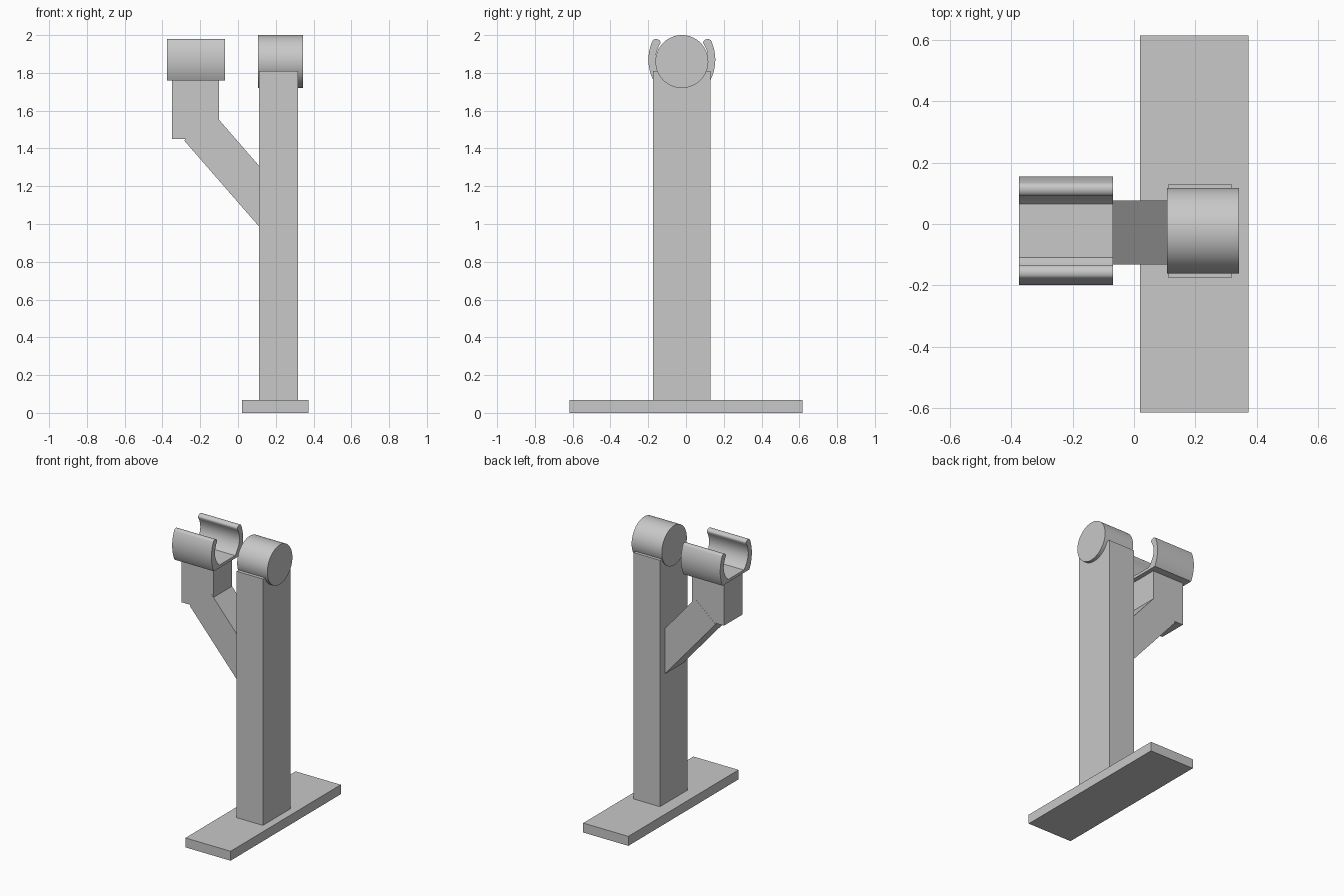
import bpy, bmesh, math
from mathutils import Vector

if "Cube" in bpy.data.objects:
    bpy.data.objects.remove(bpy.data.objects["Cube"])

grey = bpy.data.materials.new("plain_grey")
grey.diffuse_color = (0.58, 0.58, 0.58, 1)
grey.use_nodes = True
grey.node_tree.nodes["Principled BSDF"].inputs["Base Color"].default_value = grey.diffuse_color
CY = -0.022  # depth centre of post, roller and cradle


def prism(name, pts, vec, smooth=False):
    """Extrude a closed 3D outline along vec."""
    bm = bmesh.new()
    face = bm.faces.new([bm.verts.new(p) for p in pts])
    ext = bmesh.ops.extrude_face_region(bm, geom=[face])
    bmesh.ops.translate(bm, vec=vec, verts=[v for v in ext["geom"] if isinstance(v, bmesh.types.BMVert)])
    bmesh.ops.recalc_face_normals(bm, faces=bm.faces)
    me = bpy.data.meshes.new(name)
    bm.to_mesh(me)
    bm.free()
    ob = bpy.data.objects.new(name, me)
    bpy.context.collection.objects.link(ob)
    me.materials.append(grey)
    if smooth:
        bpy.ops.object.select_all(action='DESELECT')
        ob.select_set(True)
        bpy.context.view_layer.objects.active = ob
        bpy.ops.object.shade_smooth_by_angle(angle=math.radians(35))
    return ob


def box(name, x0, x1, y0, y1, z0, z1):
    return prism(name, [(x0, y0, z0), (x1, y0, z0), (x1, y1, z0), (x0, y1, z0)], (0, 0, z1 - z0))


# Base plate and post
box("base_plate", 0.02, 0.373, -0.616, 0.616, 0, 0.067)
box("post", 0.112, 0.318, -0.176, 0.131, 0.06, 1.81)

# Roller on top of the post
circle = [(0.107, CY + 0.14 * math.cos(a), 1.86 + 0.14 * math.sin(a))
          for a in (math.tau * i / 64 for i in range(64))]
prism("top_roller", circle, (0.236, 0, 0), True)

# Slanted brace and the block it carries
box("cradle_block", -0.35, -0.1, -0.131, 0.075, 1.45, 1.765)
brace = [(-0.285, 1.442), (-0.125, 1.58), (0.14, 1.275), (0.14, 0.954)]
prism("slanted_brace", [(x, -0.132, z) for x, z in brace], (0, 0.208, 0))

# Open cradle: half profile (outer ellipse, rounded lip, hollow inside), mirrored
half = []
for i in range(15):
    a = math.radians(-32.1 + 60.1 * i / 14)
    half.append((0.177 * math.cos(a), 1.87 + 0.207 * math.sin(a)))
tip_out, tip_in = Vector(half[-1]), Vector((0.113, 1.958))
mid, arm = (tip_out + tip_in) / 2, (tip_out - tip_in) / 2
up = Vector((-arm.y, arm.x))
if up.y < 0:
    up = -up
for i in range(1, 9):
    a = math.pi * i / 8
    half.append(tuple(mid + arm * math.cos(a) + up * math.sin(a) * 0.75))
p0, p1, p2 = Vector((0.113, 1.958)), Vector((0.172, 1.865)), Vector((0.088, 1.78))
for i in range(1, 13):
    t = i / 12
    half.append(tuple(p0 * (1 - t) ** 2 + p1 * 2 * t * (1 - t) + p2 * t * t))
outline = half + [(-y, z) for y, z in reversed(half)]
prism("cradle", [(-0.376, CY + y, z) for y, z in outline], (0.307, 0, 0), True)
